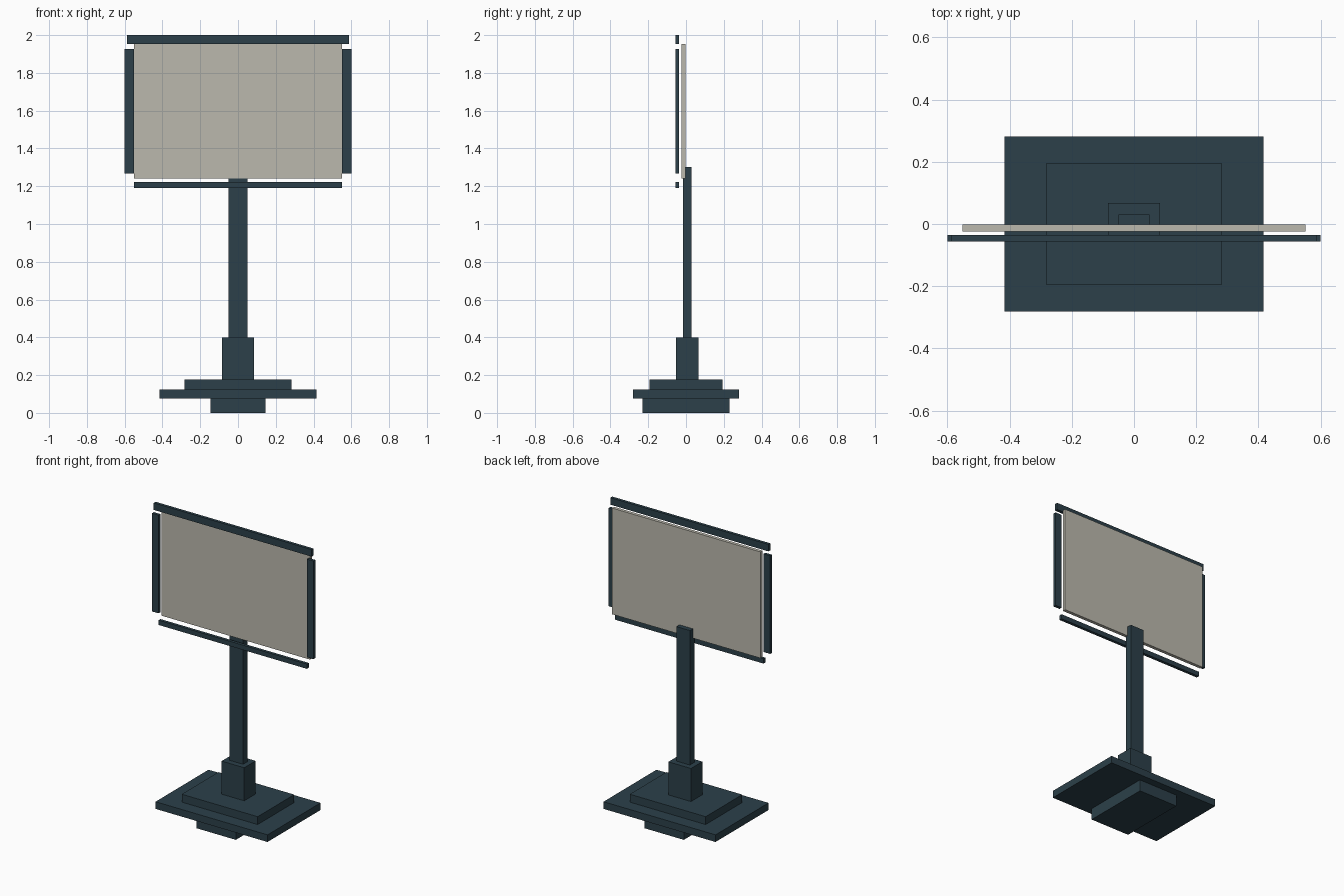
import bpy

if "Cube" in bpy.data.objects:
    bpy.data.objects.remove(bpy.data.objects["Cube"], do_unlink=True)


def material(name, rgb):
    mat = bpy.data.materials.new(name)
    mat.use_nodes = True
    color = (*rgb, 1.0)
    mat.diffuse_color = color
    mat.node_tree.nodes["Principled BSDF"].inputs["Base Color"].default_value = color
    return mat


def box(name, mat, x, y, z):
    """Box spanning the given (low, high) range on each axis."""
    spans = (x, y, z)
    bpy.ops.mesh.primitive_cube_add(size=1)
    obj = bpy.context.object
    obj.name = obj.data.name = name
    for v in obj.data.vertices:
        v.co = [hi if c > 0 else lo for c, (lo, hi) in zip(v.co, spans)]
    obj.data.materials.append(mat)
    return obj


def sym(half):
    return (-half, half)


slate = material("dark slate", (0.025, 0.051, 0.068))
cream = material("warm grey", (0.50, 0.485, 0.42))

# Stepped base
box("foot_block", slate, sym(0.146), sym(0.231), (0, 0.077))
box("base_plate", slate, sym(0.416), sym(0.281), (0.077, 0.125))
box("base_step", slate, sym(0.282), sym(0.194), (0.125, 0.178))

# Socket and post
box("post_socket", slate, sym(0.084), (-0.054, 0.067), (0.178, 0.4))
box("post", slate, sym(0.05), (-0.017, 0.03), (0.4, 1.303))

# Display panel
box("panel", cream, sym(0.551), (-0.024, -0.002), (1.24, 1.953))

# Separate frame bars floating in front of the panel
depth = (-0.056, -0.036)
box("frame_top", slate, sym(0.587), depth, (1.953, 2.0))
box("frame_bottom", slate, sym(0.551), depth, (1.19, 1.222))
for side, sign in (("left", 1), ("right", -1)):
    x = tuple(sorted((sign * 0.551, sign * 0.6)))
    box("frame_" + side, slate, x, depth, (1.268, 1.927))
